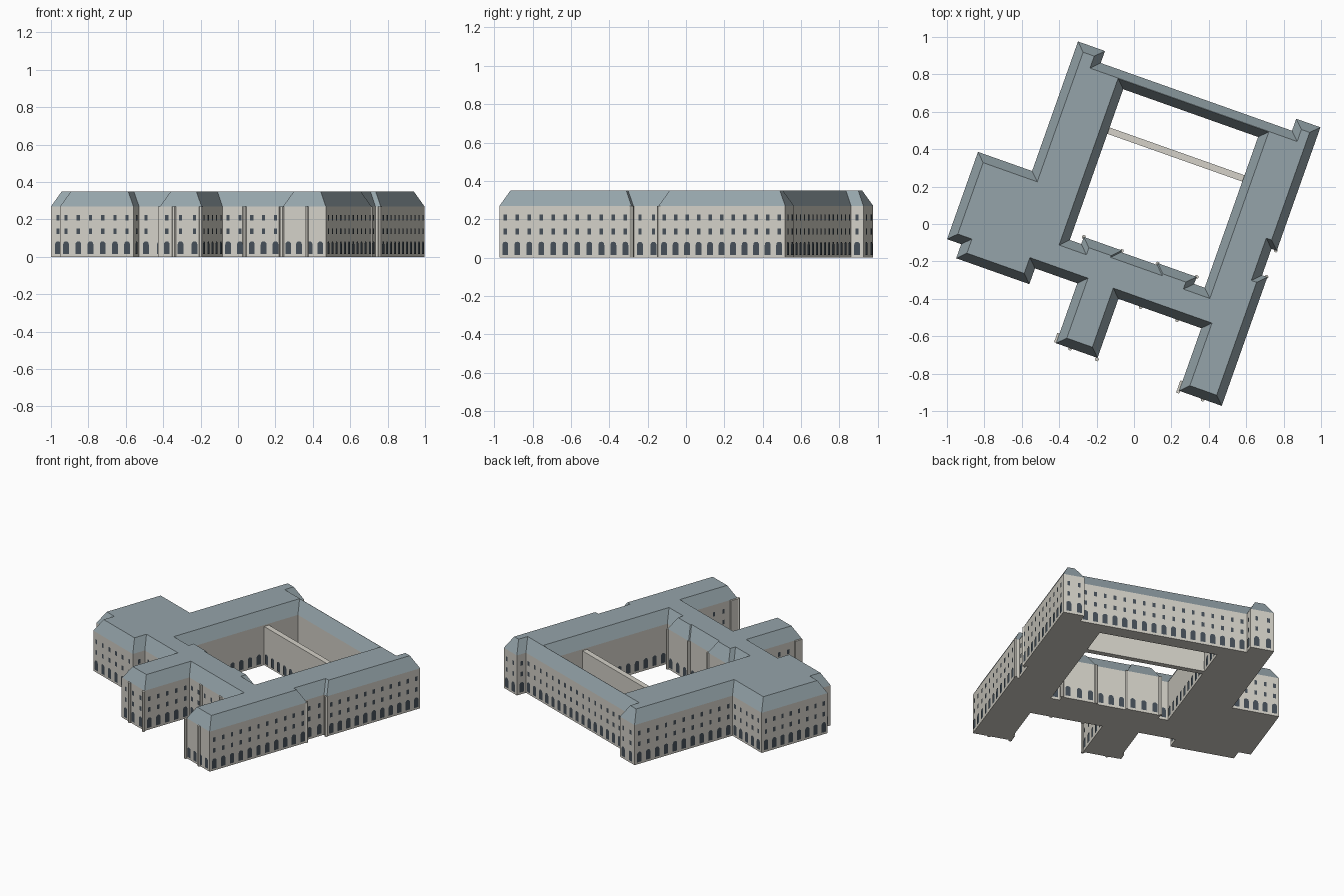
import bpy, bmesh, math
from mathutils import Vector

if "Cube" in bpy.data.objects:
    bpy.data.objects.remove(bpy.data.objects["Cube"])

ANG = math.radians(-19.5)
EAVE, TOP, INSET = 0.27, 0.35, 0.045

def mat(name, c):
    m = bpy.data.materials.new(name)
    m.diffuse_color = (*c, 1)
    m.use_nodes = True
    m.node_tree.nodes["Principled BSDF"].inputs["Base Color"].default_value = m.diffuse_color
    return m

STONE = mat("stone", (0.66, 0.64, 0.58))
SLATE = mat("slate", (0.30, 0.37, 0.40))
GLASS = mat("glass", (0.06, 0.08, 0.10))

def finish(name, bm, material):
    # turn the plan onto its diagonal and store the part
    me = bpy.data.meshes.new(name)
    bm.to_mesh(me)
    bm.free()
    ob = bpy.data.objects.new(name, me)
    ob.rotation_euler.z = ANG
    me.materials.append(material)
    bpy.context.collection.objects.link(ob)
    return ob

def inset(ring, d):
    # mitred offset to the left of the travel direction
    out = []
    n = len(ring)
    for i in range(n):
        p, q, r = (Vector(ring[k % n]) for k in (i - 1, i, i + 1))
        a, b = (q - p).normalized(), (r - q).normalized()
        na, nb = Vector((-a.y, a.x)), Vector((-b.y, b.x))
        out.append(q + (na + nb) * d / (1 + na.dot(nb)))
    return out

def band(bm, low, z0, high, z1):
    a = [bm.verts.new((p[0], p[1], z0)) for p in low]
    b = [bm.verts.new((p[0], p[1], z1)) for p in high]
    n = len(a)
    for i in range(n):
        j = (i + 1) % n
        bm.faces.new((a[i], a[j], b[j], b[i]))
    return a, b

def cap(bm, rings, up):
    edges = [bm.edges.get((r[i], r[(i + 1) % len(r)])) for r in rings for i in range(len(r))]
    res = bmesh.ops.triangle_fill(bm, use_beauty=True, use_dissolve=False,
                                  edges=edges, normal=(0, 0, up))
    for f in res["geom"]:
        if isinstance(f, bmesh.types.BMFace):
            f.normal_update()
            if f.normal.z * up < 0:
                f.normal_flip()

# Plan: outer outline counter-clockwise, courtyard clockwise
outer = [(.525, -.76), (.767, -.76), (.767, -.03), (.737, -.03), (.737, .12), (.767, .12),
         (.767, .82), (.63, .82), (.63, .752), (-.455, .752), (-.455, .82), (-.608, .82),
         (-.608, .085), (-.915, .085), (-.915, -.41), (-.835, -.41), (-.835, -.49),
         (-.42, -.49), (-.42, -.40), (-.18, -.40), (-.18, -.74), (.055, -.74),
         (.055, -.405), (.525, -.405)]
court = [(-.295, -.195), (-.295, .66), (.47, .66), (.47, -.195), (.41, -.195), (.41, -.155),
         (.19, -.155), (.19, -.165), (-.014, -.165), (-.014, -.155), (-.23, -.155),
         (-.23, -.195)]

# Walls with underside
bm = bmesh.new()
lows = [band(bm, r, 0, r, EAVE)[0] for r in (outer, court)]
cap(bm, lows, -1)
finish("walls", bm, STONE)

# Sloped roof edges and flat top
bm = bmesh.new()
highs = [band(bm, r, EAVE, inset(r, INSET), TOP)[1] for r in (outer, court)]
cap(bm, highs, 1)
finish("mansard_roof", bm, SLATE)

# Windows
def arch(w, z0, z1):
    r = w / 2
    pts = [(-r, z0), (r, z0)]
    return pts + [(r * math.cos(math.pi * k / 6), z1 - r + r * math.sin(math.pi * k / 6))
                  for k in range(7)]

def rect(w, z0, z1):
    return [(-w / 2, z0), (w / 2, z0), (w / 2, z1), (-w / 2, z1)]

ARCH = arch(.033, .015, .083)
UPPER = [rect(.018, .122, .152), rect(.018, .194, .224)]

def facade(bm, a, b, shapes, pitch=.063):
    a, b = Vector(a), Vector(b)
    d = b - a
    length = d.length
    count = int((length + .012) / pitch)
    if not count:
        return
    d.normalize()
    out = Vector((d.y, -d.x)) * .003
    for k in range(count):
        c = a + d * length * (k + .5) / count + out
        for s in shapes:
            bm.faces.new([bm.verts.new((c.x + d.x * t, c.y + d.y * t, z)) for t, z in s])

bm = bmesh.new()
for i, p in enumerate(outer):
    shapes = [ARCH] if i == 0 else [ARCH] + UPPER
    facade(bm, p, outer[(i + 1) % len(outer)], shapes)
finish("street_windows", bm, GLASS)

bm = bmesh.new()
for i, p in enumerate(court):
    if i != 1:
        facade(bm, p, court[(i + 1) % len(court)], [ARCH])
facade(bm, (-.295, .405), (.47, .405), [ARCH])
finish("courtyard_arches", bm, GLASS)

# Box and column helpers
def box(name, u0, u1, v0, v1, z1, material):
    bm = bmesh.new()
    ring = [(u0, v0), (u1, v0), (u1, v1), (u0, v1)]
    a, b = band(bm, ring, 0, ring, z1)
    bm.faces.new(b)
    bm.faces.new(a[::-1])
    finish(name, bm, material)

def column(name, u, v, r=.011):
    bm = bmesh.new()
    ring = [(u + r * math.cos(k * math.pi / 3), v + r * math.sin(k * math.pi / 3)) for k in range(6)]
    a, b = band(bm, ring, 0, ring, EAVE)
    bm.faces.new(b)
    bm.faces.new(a[::-1])
    finish(name, bm, STONE)

# Wall crossing the courtyard
box("courtyard_cross_wall", -.30, .475, .407, .443, .26, STONE)

# Shallow end bays on the two south wings
box("west_wing_end_bay", -.192, -.17, -.738, -.685, EAVE, STONE)
box("east_wing_end_bay", .513, .54, -.758, -.705, EAVE, STONE)

# Slim engaged columns at corners and along the inner facades
for i, (u, v) in enumerate([(.055, -.748), (-.10, -.742), (.522, -.765), (.66, -.762),
                            (.182, -.407), (.389, -.407), (-.014, -.158), (.19, -.158),
                            (.41, -.155), (-.23, -.155), (.762, -.03), (.762, .12)]):
    column("engaged_column_%02d" % i, u, v)
